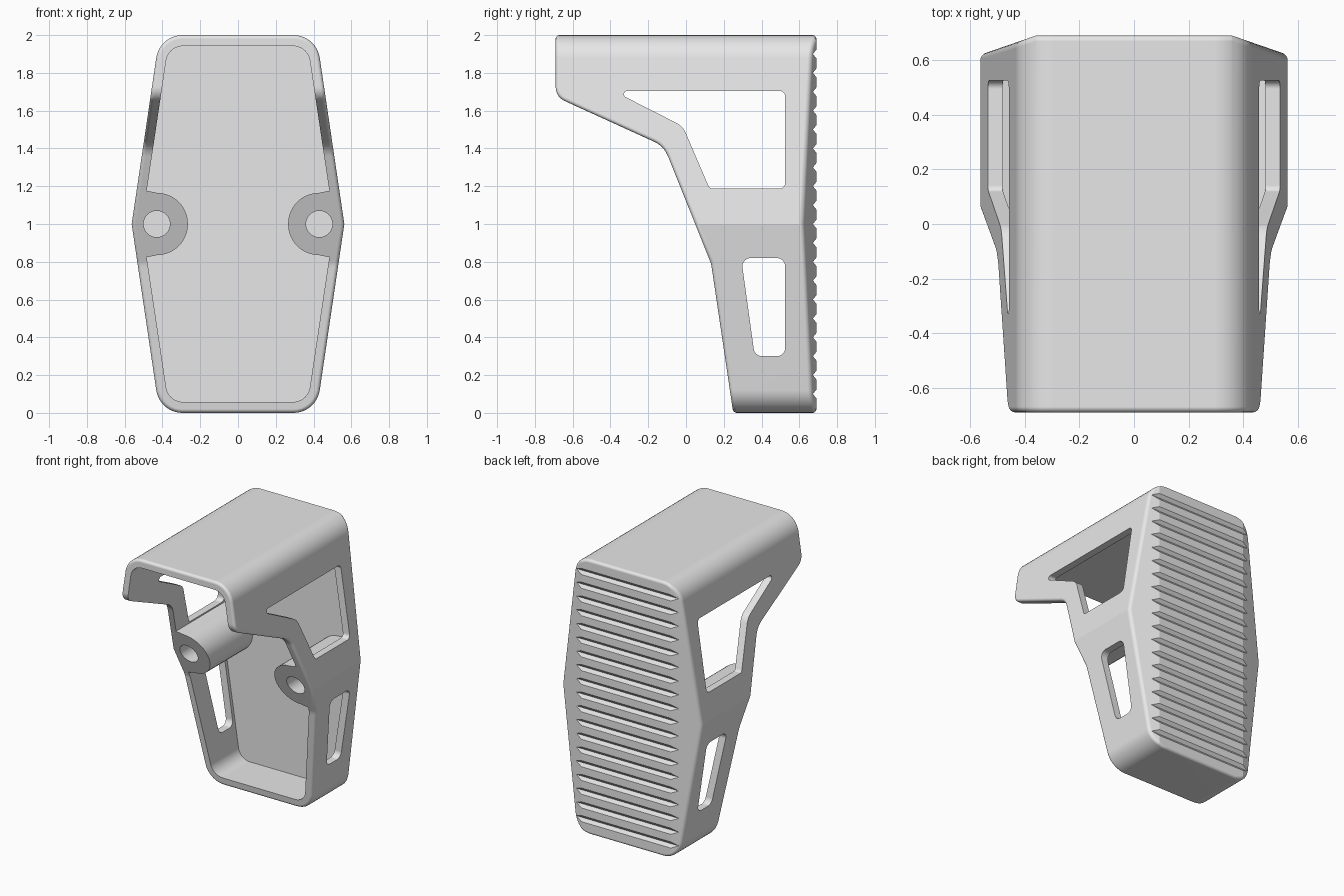
import bpy, bmesh, math
from mathutils import Vector

if "Cube" in bpy.data.objects:
    bpy.data.objects.remove(bpy.data.objects["Cube"], do_unlink=True)

grey = bpy.data.materials.new("plain_grey")
grey.use_nodes = True
grey.diffuse_color = (0.8, 0.8, 0.8, 1)
grey.node_tree.nodes["Principled BSDF"].inputs["Base Color"].default_value = (0.8, 0.8, 0.8, 1)


def rounded(corners):
    """Turn (u, v, radius) corners into a polygon with arcs."""
    out = []
    for i, (u, v, r) in enumerate(corners):
        p = Vector((u, v))
        if r == 0:
            out.append(p)
            continue
        a = (Vector(corners[i - 1][:2]) - p).normalized()
        b = (Vector(corners[(i + 1) % len(corners)][:2]) - p).normalized()
        half = a.angle(b) / 2
        centre = p + (a + b).normalized() * (r / math.sin(half))
        start = p + a * (r / math.tan(half)) - centre
        end = p + b * (r / math.tan(half)) - centre
        sweep = math.pi - 2 * half
        steps = max(2, math.ceil(math.degrees(sweep) / 10))
        for k in range(steps + 1):
            t = k / steps
            out.append(centre + (start * math.sin((1 - t) * sweep) + end * math.sin(t * sweep)) / math.sin(sweep))
    return out


def prism(name, polys, axis, lo, hi):
    """Extrude 2D polygons along an axis: x uses (y, z), y uses (x, z), z uses (x, y)."""
    place = {"x": lambda p, d: (d, p[0], p[1]),
             "y": lambda p, d: (p[0], d, p[1]),
             "z": lambda p, d: (p[0], p[1], d)}[axis]
    bm = bmesh.new()
    for poly in polys:
        near = [bm.verts.new(place(p, lo)) for p in poly]
        far = [bm.verts.new(place(p, hi)) for p in poly]
        bm.faces.new(near)
        bm.faces.new(far[::-1])
        for i in range(len(poly)):
            bm.faces.new((near[i - 1], far[i - 1], far[i], near[i]))
    bmesh.ops.recalc_face_normals(bm, faces=bm.faces)
    mesh = bpy.data.meshes.new(name)
    bm.to_mesh(mesh)
    bm.free()
    mesh.materials.append(grey)
    obj = bpy.data.objects.new(name, mesh)
    bpy.context.collection.objects.link(obj)
    return obj


def apply(obj, mod):
    bpy.context.view_layer.objects.active = obj
    bpy.ops.object.modifier_apply(modifier=mod.name)


def combine(obj, tool, operation="DIFFERENCE"):
    mod = obj.modifiers.new("combine", "BOOLEAN")
    mod.solver = "EXACT"
    mod.operation = operation
    mod.object = tool
    apply(obj, mod)
    bpy.data.objects.remove(tool, do_unlink=True)


def hexagon(waist, end, low, r):
    """Tall six-sided outline, symmetric about z = 1."""
    return rounded([(waist, 1, 0), (end, 2 - low, r), (-end, 2 - low, r),
                    (-waist, 1, 0), (-end, low, r), (end, low, r)])


def mirrored(poly):
    return [(-p[0], p[1]) for p in poly]


# Outer body: hexagonal outline trimmed by the side profile and the angled back
body = prism("bracket_body", [hexagon(0.563, 0.415, 0, 0.14)], "y", -0.9, 0.9)
side = rounded([(-0.69, 2.2, 0), (-0.69, 1.673, 0.08), (-0.117, 1.412, 0.14),
                (0.133, 0.79, 0.14), (0.25, 0, 0), (0.277, -0.2, 0), (0.9, -0.2, 0), (0.9, 2.2, 0)])
combine(body, prism("side_profile", [side], "x", -1, 1), "INTERSECT")
back = [(-0.8, -1), (0.8, -1), (0.8, 0.538), (0.36, 0.69), (-0.36, 0.69), (-0.8, 0.538)]
combine(body, prism("back_profile", [back], "z", -1, 3), "INTERSECT")

# Softened outer rim
bevel = body.modifiers.new("soft_rim", "BEVEL")
bevel.width = 0.02
bevel.segments = 7
bevel.limit_method = "ANGLE"
bevel.angle_limit = math.radians(40)
bevel.use_clamp_overlap = False
apply(body, bevel)

# Hollow interior that leaves the two screw bosses standing
cavity = prism("cavity", [hexagon(0.51, 0.369, 0.058, 0.09)], "y", -1, 0.55)
boss = rounded([(0.265, 0.835, 0.164), (0.43, 0.835, 0), (0.7, 0.78, 0),
                (0.7, 1.22, 0), (0.43, 1.165, 0), (0.265, 1.165, 0.164)])
combine(cavity, prism("bosses", [boss, mirrored(boss)], "y", -1.2, 0.8))
combine(body, cavity)

# Screw bores
bore = [(0.43 + 0.07 * math.cos(a), 1 + 0.07 * math.sin(a))
        for a in (math.tau * i / 36 for i in range(36))]
combine(body, prism("bores", [bore, mirrored(bore)], "y", -1, 0.55))

# Side windows
upper = rounded([(-0.385, 1.705, 0.018), (-0.017, 1.518, 0.1), (0.125, 1.187, 0.025),
                 (0.525, 1.187, 0.03), (0.525, 1.705, 0.03)])
lower = rounded([(0.292, 0.82, 0.045), (0.364, 0.3, 0.045),
                 (0.525, 0.3, 0.045), (0.525, 0.82, 0.045)])
combine(body, prism("windows", [upper, lower], "x", -1, 1))

# Grip grooves across the back
grooves = [[(0.672, z), (0.712, z + 0.05), (0.712, z - 0.05)]
           for z in (0.1 * i for i in range(1, 20))]
combine(body, prism("grooves", grooves, "x", -0.7, 0.7))

# Smooth arcs, crisp creases
bpy.ops.object.select_all(action="DESELECT")
body.select_set(True)
bpy.context.view_layer.objects.active = body
bpy.ops.object.shade_smooth_by_angle(angle=math.radians(16))
weighted = body.modifiers.new("even_shading", "WEIGHTED_NORMAL")
weighted.keep_sharp = True
